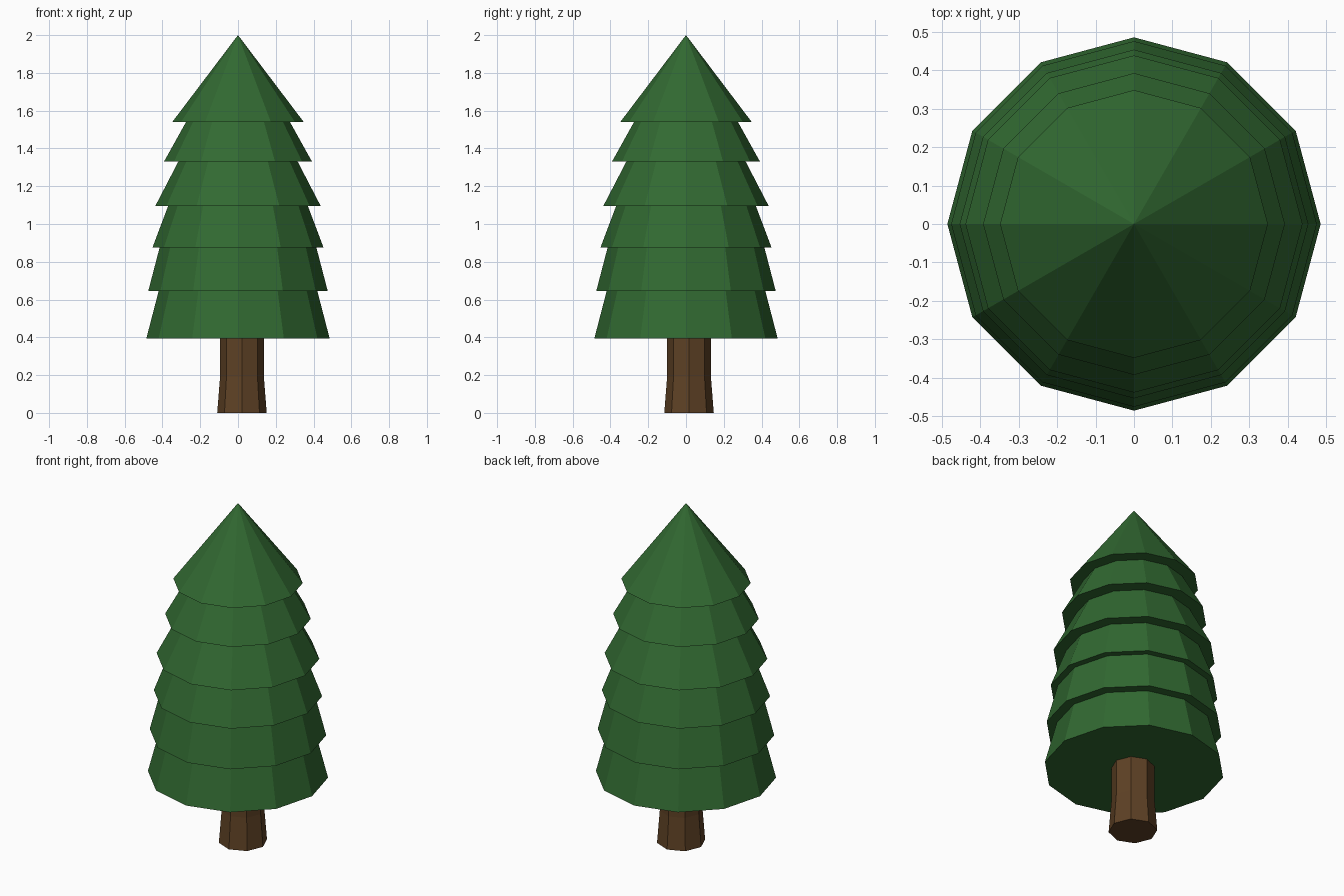
import bpy
import bmesh
from math import cos, sin, tau

cube = bpy.data.objects.get("Cube")
if cube:
    bpy.data.objects.remove(cube, do_unlink=True)


def make_material(name, rgb):
    mat = bpy.data.materials.new(name)
    mat.use_nodes = True
    color = (*rgb, 1.0)
    mat.diffuse_color = color
    bsdf = mat.node_tree.nodes["Principled BSDF"]
    bsdf.inputs["Base Color"].default_value = color
    bsdf.inputs["Roughness"].default_value = 0.9
    return mat


def make_lathe(name, sides, profile, material, center=(0.0, 0.0)):
    """Flat-shaded closed solid from (radius, z) rings; radius 0 makes a tip."""
    bm = bmesh.new()
    rings = []
    for radius, z in profile:
        count = sides if radius > 0 else 1
        rings.append([bm.verts.new((radius * cos(tau * i / sides),
                                    radius * sin(tau * i / sides), z))
                      for i in range(count)])
    for low, high in zip(rings, rings[1:]):
        for i in range(sides):
            j = (i + 1) % sides
            if len(high) == 1:
                bm.faces.new((low[i], low[j], high[0]))
            else:
                bm.faces.new((low[i], low[j], high[j], high[i]))
    for ring in (rings[0], rings[-1]):
        if len(ring) > 1:
            bm.faces.new(ring)
    bmesh.ops.recalc_face_normals(bm, faces=bm.faces)
    mesh = bpy.data.meshes.new(name)
    bm.to_mesh(mesh)
    bm.free()
    mesh.materials.append(material)
    obj = bpy.data.objects.new(name, mesh)
    obj.location = (*center, 0.0)
    bpy.context.collection.objects.link(obj)
    return obj


needle_green = make_material("needle green", (0.031, 0.141, 0.031))
bark_brown = make_material("bark brown", (0.112, 0.053, 0.018))

# Trunk: octagonal, flared at the foot and slightly off centre
make_lathe("trunk", 8, [(0.131, 0.0), (0.116, 0.19), (0.116, 0.42)],
           bark_brown, center=(0.021, 0.016))

# Foliage tiers: (bottom radius, bottom z, top radius, top z)
tiers = [
    (0.485, 0.395, 0.42, 0.645),
    (0.475, 0.645, 0.415, 0.875),
    (0.453, 0.875, 0.37, 1.095),
    (0.438, 1.095, 0.316, 1.33),
    (0.392, 1.33, 0.275, 1.54),
    (0.348, 1.54, 0.0, 2.0),
]
for number, (r0, z0, r1, z1) in enumerate(tiers, 1):
    make_lathe(f"foliage_tier_{number}", 12, [(r0, z0), (r1, z1)], needle_green)
